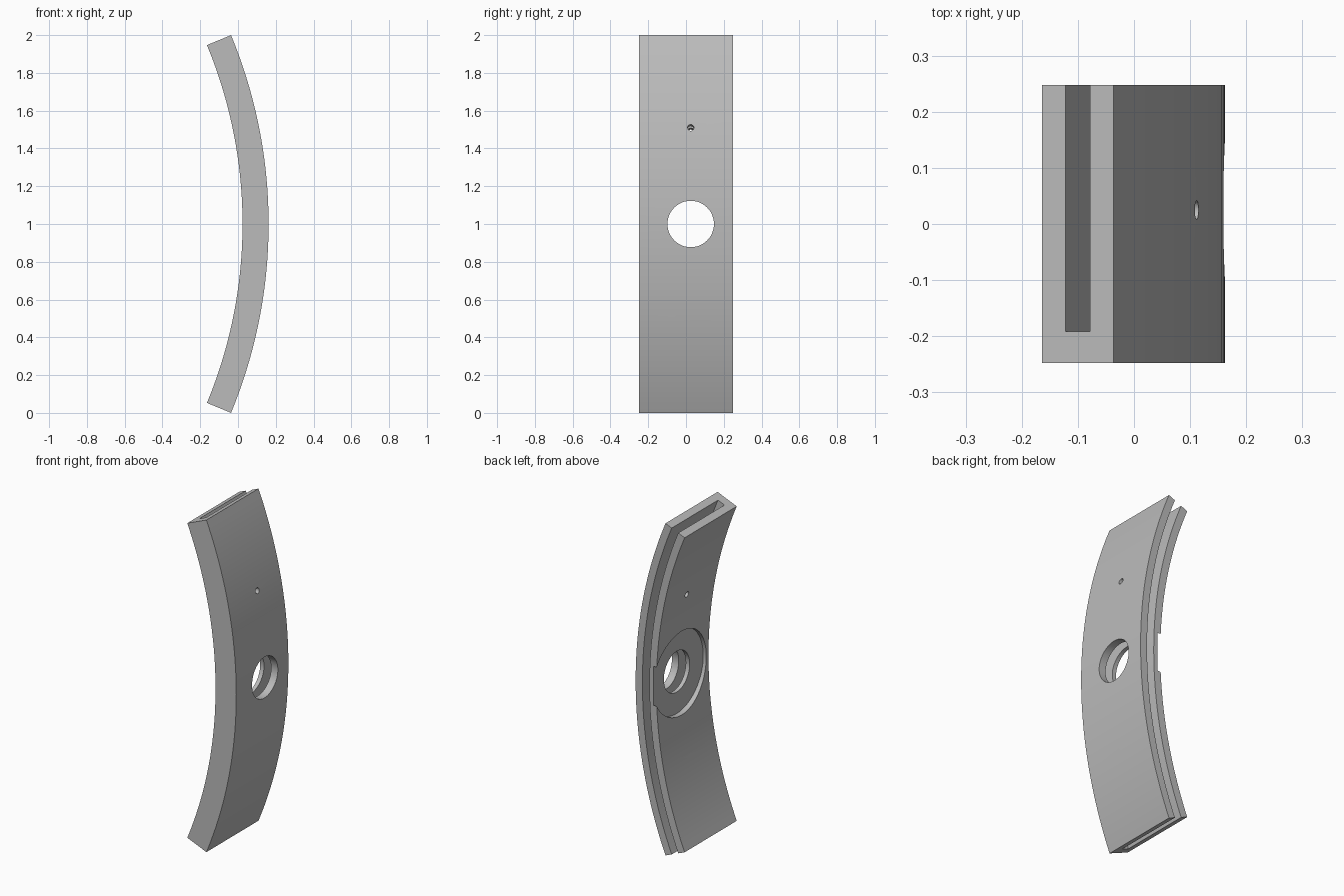
import bpy, bmesh, math
from mathutils import Vector, Matrix

cube = bpy.data.objects.get("Cube")
if cube:
    bpy.data.objects.remove(cube, do_unlink=True)

R_OUT, R_IN = 2.613, 2.475           # curved plate radii
SLOT_OUT, SLOT_IN = 2.568, 2.521     # slot radii
FRONT, BACK, SLOT_FRONT = -0.248, 0.248, -0.192
HALF = math.radians(22.5)
CENTRE = Vector((0.162 - R_OUT, 0, 1))
HOLE_Y = 0.025

grey = bpy.data.materials.new("plain grey")
grey.use_nodes = True
grey.diffuse_color = (0.5, 0.5, 0.5, 1)
grey.node_tree.nodes["Principled BSDF"].inputs["Base Color"].default_value = (0.5, 0.5, 0.5, 1)


def add_object(name, bm):
    bmesh.ops.recalc_face_normals(bm, faces=bm.faces)
    mesh = bpy.data.meshes.new(name)
    bm.to_mesh(mesh)
    bm.free()
    mesh.materials.append(grey)
    obj = bpy.data.objects.new(name, mesh)
    bpy.context.collection.objects.link(obj)
    return obj


# Curved plate: a C-shaped section swept along the arc
bm = bmesh.new()
section = [(R_IN, FRONT), (R_OUT, FRONT), (R_OUT, BACK), (SLOT_OUT, BACK),
           (SLOT_OUT, SLOT_FRONT), (SLOT_IN, SLOT_FRONT), (SLOT_IN, BACK), (R_IN, BACK)]
steps = 48
rings = []
for i in range(steps + 1):
    a = HALF * (2 * i / steps - 1)
    rings.append([bm.verts.new(CENTRE + Vector((r * math.cos(a), y, r * math.sin(a))))
                  for r, y in section])
for lower, upper in zip(rings, rings[1:]):
    for j in range(len(section)):
        k = (j + 1) % len(section)
        bm.faces.new((lower[j], lower[k], upper[k], upper[j]))
bm.faces.new(rings[0])
bm.faces.new(rings[-1])
plate = add_object("curved_plate", bm)


def cut_cylinder(name, radius, r_from, r_to, angle=0.0, sides=48):
    """Cut a round hole pointing outward from the arc centre."""
    bm = bmesh.new()
    bmesh.ops.create_cone(bm, cap_ends=True, segments=sides, radius1=radius,
                          radius2=radius, depth=r_to - r_from)
    turn = Matrix.Rotation(-angle, 4, 'Y')
    place = Matrix.Translation(((r_from + r_to) / 2, HOLE_Y, 0))
    bm.transform(Matrix.Translation(CENTRE) @ turn @ place @ Matrix.Rotation(math.pi / 2, 4, 'Y'))
    cutter = add_object(name, bm)
    cutter.hide_render = True
    cutter.hide_set(True)
    mod = plate.modifiers.new(name, 'BOOLEAN')
    mod.operation = 'DIFFERENCE'
    mod.solver = 'EXACT'
    mod.object = cutter
    return cutter


# Centre hole, shallow round recess on the inside, and two pin holes
cutters = [cut_cylinder("centre_hole_cutter", 0.123, R_IN - 0.2, R_OUT + 0.1),
           cut_cylinder("recess_cutter", 0.252, R_IN - 0.2, R_IN + 0.02, sides=64)]
for label, side in (("upper", 1), ("lower", -1)):
    cutters.append(cut_cylinder(label + "_pin_hole_cutter", 0.017, R_IN - 0.1,
                                R_OUT + 0.1, side * HALF / 2, 20))

bpy.ops.object.select_all(action='DESELECT')
bpy.context.view_layer.objects.active = plate
plate.select_set(True)
for mod in list(plate.modifiers):
    bpy.ops.object.modifier_apply(modifier=mod.name)
for cutter in cutters:
    bpy.data.objects.remove(cutter, do_unlink=True)
bpy.ops.object.shade_smooth_by_angle(angle=math.radians(30))
